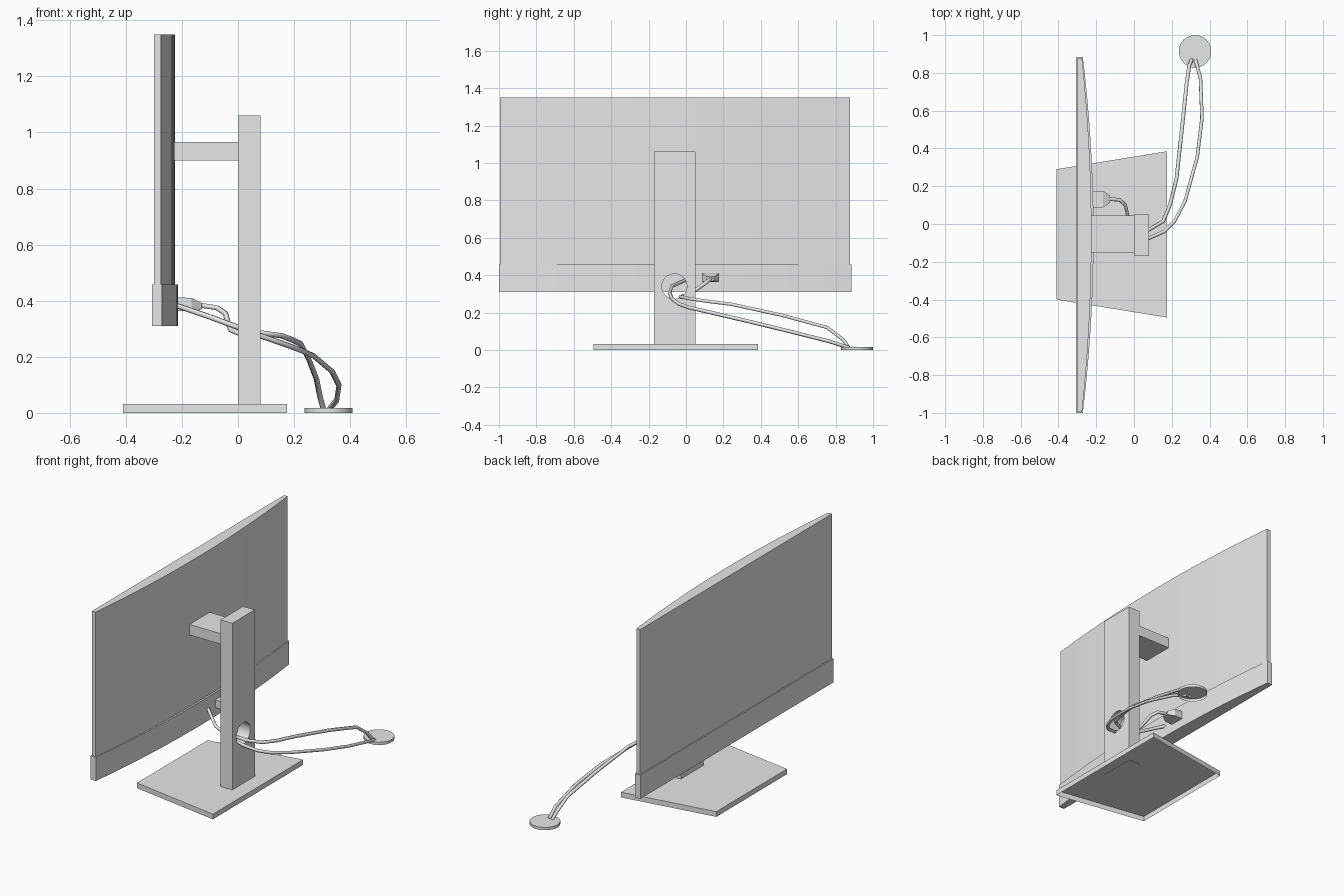
import bpy, bmesh, math
from mathutils import Matrix

cube = bpy.data.objects.get("Cube")
if cube:
    bpy.data.objects.remove(cube)

grey = bpy.data.materials.new("light_grey")
grey.use_nodes = True
grey.diffuse_color = (0.8, 0.8, 0.8, 1)
grey.node_tree.nodes["Principled BSDF"].inputs["Base Color"].default_value = (0.8, 0.8, 0.8, 1)


def finish(name, bm):
    bmesh.ops.recalc_face_normals(bm, faces=bm.faces[:])
    mesh = bpy.data.meshes.new(name)
    bm.to_mesh(mesh)
    bm.free()
    mesh.materials.append(grey)
    obj = bpy.data.objects.new(name, mesh)
    bpy.context.collection.objects.link(obj)
    return obj


def prism(name, outline, z0, z1, open_bottom=False):
    """Extrude an xy outline from z0 to z1."""
    bm = bmesh.new()
    low = [bm.verts.new((x, y, z0)) for x, y in outline]
    top = [bm.verts.new((x, y, z1)) for x, y in outline]
    bm.faces.new(top)
    if not open_bottom:
        bm.faces.new(low[::-1])
    for i in range(len(low)):
        j = (i + 1) % len(low)
        bm.faces.new((low[i], low[j], top[j], top[i]))
    return finish(name, bm)


def box(name, x0, x1, y0, y1, z0, z1):
    return prism(name, [(x0, y0), (x1, y0), (x1, y1), (x0, y1)], z0, z1)


def bowed(name, front, edge, middle, y0, y1, z0, z1, steps=16):
    """Slab with a flat display face and a bowed rear."""
    outline = [(front, y1), (front, y0)]
    for i in range(steps + 1):
        t = 2 * i / steps - 1
        outline.append((middle + (edge - middle) * t * t, y0 + (y1 - y0) * i / steps))
    return prism(name, outline, z0, z1)


def shade(obj):
    bpy.ops.object.select_all(action="DESELECT")
    obj.select_set(True)
    bpy.context.view_layer.objects.active = obj
    bpy.ops.object.shade_smooth_by_angle(angle=math.radians(30))


def cable(name, points, radius=0.01):
    curve = bpy.data.curves.new(name, "CURVE")
    curve.dimensions = "3D"
    curve.bevel_depth = radius
    curve.bevel_resolution = 1
    curve.use_fill_caps = True
    spline = curve.splines.new("POLY")
    spline.points.add(len(points) - 1)
    for p, co in zip(spline.points, points):
        p.co = (*co, 1)
    curve.materials.append(grey)
    obj = bpy.data.objects.new(name, curve)
    bpy.context.collection.objects.link(obj)
    bpy.ops.object.select_all(action="DESELECT")
    obj.select_set(True)
    bpy.context.view_layer.objects.active = obj
    bpy.ops.object.convert(target="MESH")


# Display panel and the thicker band below it
shade(bowed("screen_panel", -0.30, -0.275, -0.225, -0.995, 0.876, 0.455, 1.35))
shade(bowed("lower_band", -0.307, -0.271, -0.214, -1.0, 0.884, 0.31, 0.457))

# Stand: hollow foot, column and arm
prism("base_plate", [(-0.41, -0.40), (0.175, -0.495), (0.175, 0.385), (-0.41, 0.29)],
      0, 0.032, open_bottom=True)
column = box("column", 0, 0.08, -0.17, 0.05, 0.03, 1.06)
box("support_arm", -0.235, 0.0, -0.152, 0.045, 0.90, 0.965)

# Round cable opening through the column
bm = bmesh.new()
bmesh.ops.create_cone(bm, cap_ends=True, segments=32, radius1=0.067, radius2=0.067, depth=0.3,
                      matrix=Matrix.Translation((0.04, -0.062, 0.34)) @ Matrix.Rotation(math.pi / 2, 4, "Y"))
cutter = finish("hole_cutter", bm)
cutter.hide_render = True
cut = column.modifiers.new("cable_hole", "BOOLEAN")
cut.operation = "DIFFERENCE"
cut.solver = "EXACT"
cut.object = cutter
bpy.ops.object.select_all(action="DESELECT")
bpy.context.view_layer.objects.active = column
column.select_set(True)
bpy.ops.object.modifier_apply(modifier=cut.name)
bpy.data.objects.remove(cutter)
shade(column)

# Plug: rectangular sections tapering towards the cable
bm = bmesh.new()
rings = []
for x, hy, z0, z1 in [(-0.235, 0.045, 0.363, 0.412), (-0.165, 0.045, 0.363, 0.41), (-0.128, 0.02, 0.369, 0.392)]:
    rings.append([bm.verts.new((x, 0.131 + s * hy, z)) for s, z in ((-1, z0), (1, z0), (1, z1), (-1, z1))])
for a, b in zip(rings, rings[1:]):
    for i in range(4):
        bm.faces.new((a[i], a[i - 1], b[i - 1], b[i]))
bm.faces.new(rings[0])
bm.faces.new(rings[-1])
finish("plug", bm)

# Cables running through the opening to the puck
cable("plug_cable", [
    (-0.13, 0.133, 0.383), (-0.075, 0.127, 0.375), (-0.045, 0.10, 0.355), (-0.035, 0.05, 0.32),
    (-0.025, 0.01, 0.295), (0.0, -0.025, 0.285), (0.08, -0.03, 0.285), (0.155, 0.015, 0.275),
    (0.19, 0.10, 0.262), (0.225, 0.24, 0.245), (0.255, 0.515, 0.185), (0.28, 0.755, 0.12),
    (0.293, 0.84, 0.055), (0.305, 0.87, 0.012)])
cable("screen_cable", [
    (-0.22, 0.02, 0.383), (-0.10, -0.075, 0.342), (0.0, -0.088, 0.305), (0.08, -0.075, 0.275),
    (0.16, -0.04, 0.247), (0.215, 0.015, 0.227), (0.27, 0.12, 0.203), (0.335, 0.355, 0.148),
    (0.36, 0.56, 0.098), (0.352, 0.77, 0.045), (0.325, 0.87, 0.012)])

# Round puck at the cable ends
shade(prism("puck", [(0.323 + 0.086 * math.cos(a), 0.914 + 0.086 * math.sin(a))
                     for a in (math.tau * i / 32 for i in range(32))], 0, 0.017, open_bottom=True))
